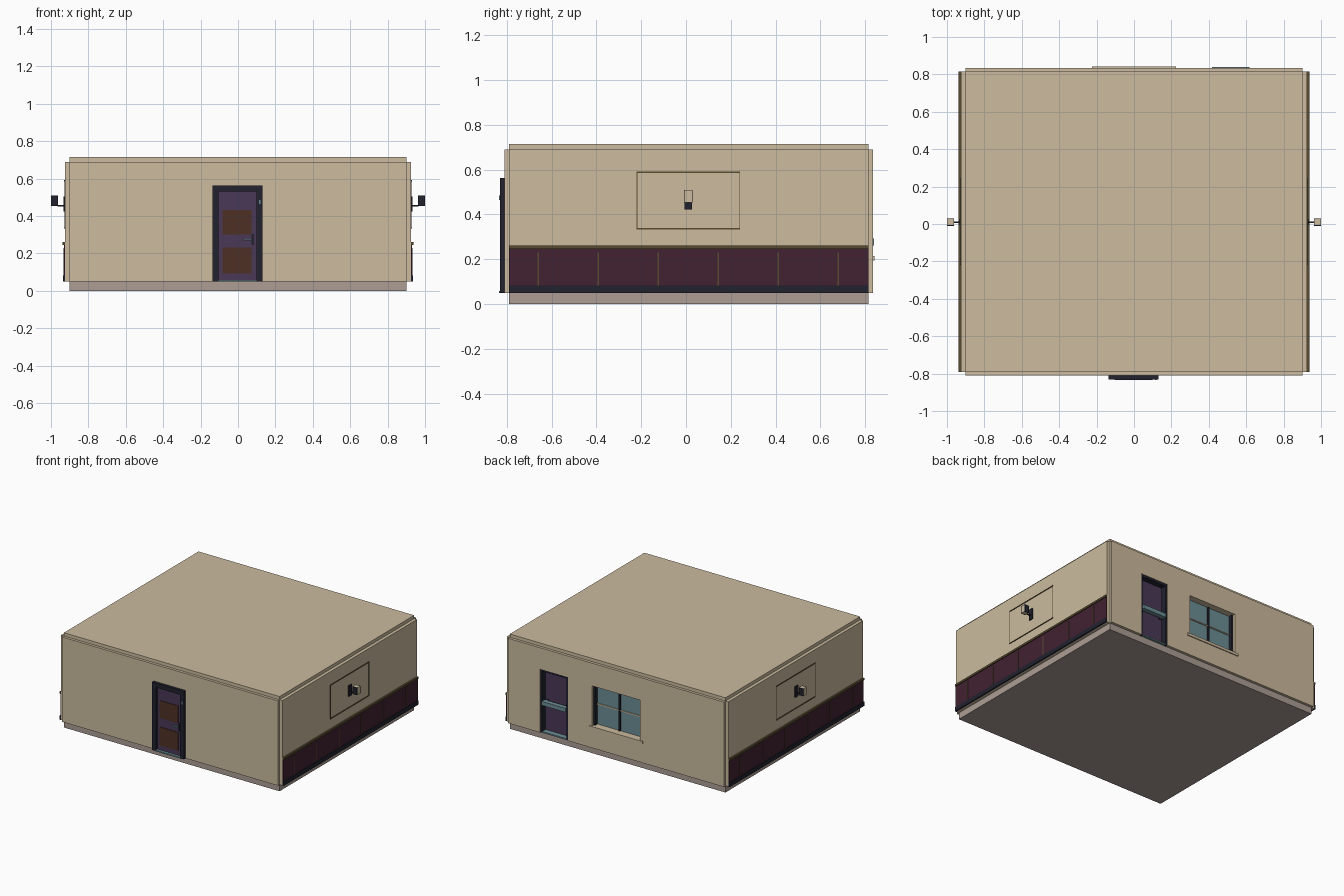
import bpy

old = bpy.data.objects.get("Cube")
if old:
    bpy.data.objects.remove(old, do_unlink=True)


def material(name, rgb):
    """Flat material from 0-255 display values."""
    lin = [((c / 255 + 0.055) / 1.055) ** 2.4 for c in rgb] + [1]
    m = bpy.data.materials.new(name)
    m.use_nodes = True
    m.diffuse_color = lin
    m.node_tree.nodes["Principled BSDF"].inputs["Base Color"].default_value = lin
    return m


plaster = material("plaster_beige", (204, 187, 159))
stone = material("floor_stone", (172, 157, 149))
maroon = material("panel_maroon", (66, 33, 50))
navy = material("frame_navy", (33, 34, 46))
purple = material("door_purple", (74, 56, 86))
brown = material("door_panel_brown", (78, 48, 36))
olive = material("trim_olive", (88, 76, 48))
teal = material("glass_teal", (108, 141, 149))


def box(name, x, y, z, mat):
    """Axis-aligned box from (low, high) ranges."""
    lo, hi = zip(sorted(x), sorted(y), sorted(z))
    verts = [(a, b, c) for a in (lo[0], hi[0]) for b in (lo[1], hi[1]) for c in (lo[2], hi[2])]
    faces = [(0, 1, 3, 2), (4, 6, 7, 5), (0, 4, 5, 1), (2, 3, 7, 6), (0, 2, 6, 4), (1, 5, 7, 3)]
    me = bpy.data.meshes.new(name)
    me.from_pydata(verts, [], faces)
    me.materials.append(mat)
    ob = bpy.data.objects.new(name, me)
    bpy.context.collection.objects.link(ob)
    return ob


# Shell
FRONT, BACK = (-0.81, -0.79), (0.815, 0.835)
DEPTH = (FRONT[1], BACK[0])
WALL = (0.05, 0.69)
box("floor_slab", (-0.9, 0.9), DEPTH, (0, 0.05), stone)
box("ceiling_slab", (-0.9, 0.9), DEPTH, (0.69, 0.715), plaster)

# Front wall around the entrance
box("front_wall_right", (-0.9, -0.12), FRONT, WALL, plaster)
box("front_wall_left", (0.12, 0.9), FRONT, WALL, plaster)
box("front_wall_lintel", (-0.12, 0.12), FRONT, (0.54, 0.69), plaster)

# Back wall around the exit door and window
box("back_wall_left", (0.635, 0.9), BACK, WALL, plaster)
box("back_wall_lintel", (0.4, 0.635), BACK, (0.53, 0.69), plaster)
box("back_wall_pier", (0.21, 0.4), BACK, WALL, plaster)
box("back_wall_above_window", (-0.21, 0.21), BACK, (0.53, 0.69), plaster)
box("back_wall_below_window", (-0.21, 0.21), BACK, (0.05, 0.2), plaster)
box("back_wall_right", (-0.9, -0.21), BACK, WALL, plaster)

# Front door
box("front_door_leaf", (-0.11, 0.105), (-0.814, -0.795), (0.05, 0.535), purple)
for side, x in (("right", (-0.135, -0.104)), ("left", (0.099, 0.13))):
    box("front_door_jamb_" + side, x, (-0.831, -0.79), (0.05, 0.53), navy)
box("front_door_head", (-0.135, 0.13), (-0.831, -0.79), (0.53, 0.563), navy)
for label, z in (("lower", (0.094, 0.233)), ("upper", (0.302, 0.433))):
    box("front_door_panel_" + label, (-0.083, 0.072), (-0.818, -0.81), z, brown)
box("front_door_lock_plate", (0.072, 0.086), (-0.818, -0.81), (0.245, 0.305), navy)
box("front_door_handle", (0.03, 0.075), (-0.828, -0.817), (0.27, 0.278), teal)
box("front_threshold", (-0.104, 0.099), (-0.834, -0.79), (0.05, 0.059), teal)
box("door_bell", (0.112, 0.12), (-0.835, -0.83), (0.465, 0.485), teal)

# Back exit door, set into the wall
REVEAL = (0.77, 0.83)
box("back_door_leaf", (0.405, 0.63), (0.77, 0.79), (0.05, 0.525), purple)
for side, x in (("right", (0.4, 0.416)), ("left", (0.619, 0.635))):
    box("back_door_jamb_" + side, x, REVEAL, (0.05, 0.53), navy)
box("back_door_head", (0.416, 0.619), REVEAL, (0.514, 0.53), navy)
box("back_threshold", (0.416, 0.619), REVEAL, (0.05, 0.06), teal)
box("push_bar", (0.418, 0.617), (0.805, 0.84), (0.262, 0.292), teal)
for side, x in (("right", 0.425), ("left", 0.59)):
    box("push_bar_mount_" + side, (x, x + 0.02), (0.79, 0.81), (0.262, 0.292), navy)

# Window
box("window_glass", (-0.2, 0.2), (0.778, 0.786), (0.21, 0.52), teal)
for side, s in (("left", 1), ("right", -1)):
    box("window_reveal_" + side, (s * 0.2, s * 0.21), (0.77, 0.835), (0.2, 0.53), plaster)
    box("window_jamb_" + side, (s * 0.188, s * 0.2), (0.775, 0.815), (0.21, 0.52), navy)
box("window_head", (-0.2, 0.2), (0.77, 0.835), (0.518, 0.53), plaster)
box("window_sill", (-0.225, 0.225), (0.77, 0.842), (0.195, 0.215), plaster)
box("window_mullion", (-0.006, 0.006), (0.775, 0.796), (0.215, 0.518), navy)
box("window_crossbar", (-0.188, 0.188), (0.775, 0.793), (0.366, 0.374), plaster)

# Side walls, wainscot, wall frames and lamps, mirrored
for side, s in (("left", 1), ("right", -1)):
    def wall_part(name, x, y, z, mat):
        box(side + "_" + name, (s * x[0], s * x[1]), y, z, mat)

    wall_part("side_wall", (0.9, 0.924), DEPTH, WALL, plaster)
    wall_part("wainscot_panel", (0.924, 0.93), DEPTH, (0.08, 0.246), maroon)
    wall_part("baseboard", (0.924, 0.935), DEPTH, (0.05, 0.082), navy)
    wall_part("wainscot_rail", (0.924, 0.937), DEPTH, (0.246, 0.261), olive)
    for i in range(6):
        y = -0.66 + i * 0.268
        wall_part(f"wainscot_batten_{i}", (0.93, 0.933), (y - 0.003, y + 0.003), (0.082, 0.23), olive)

    # Thin frame on the wall
    for label, z in (("bottom", 0.333), ("top", 0.586)):
        wall_part("wall_frame_" + label, (0.924, 0.929), (-0.22, 0.242), (z, z + 0.006), olive)
    for label, y in (("front", -0.22), ("back", 0.239)):
        wall_part("wall_frame_" + label, (0.924, 0.927), (y, y + 0.003), (0.339, 0.586), olive)

    # Lamp
    wall_part("lamp_plate", (0.924, 0.933), (-0.007, 0.027), (0.423, 0.505), navy)
    wall_part("lamp_arm", (0.933, 0.965), (0.006, 0.014), (0.45, 0.458), navy)
    wall_part("lamp_shade", (0.963, 1.0), (-0.006, 0.026), (0.453, 0.509), plaster)
    for label, y in (("front", -0.01), ("back", 0.026)):
        wall_part("lamp_cheek_" + label, (0.963, 1.0), (y, y + 0.004), (0.453, 0.509), navy)
